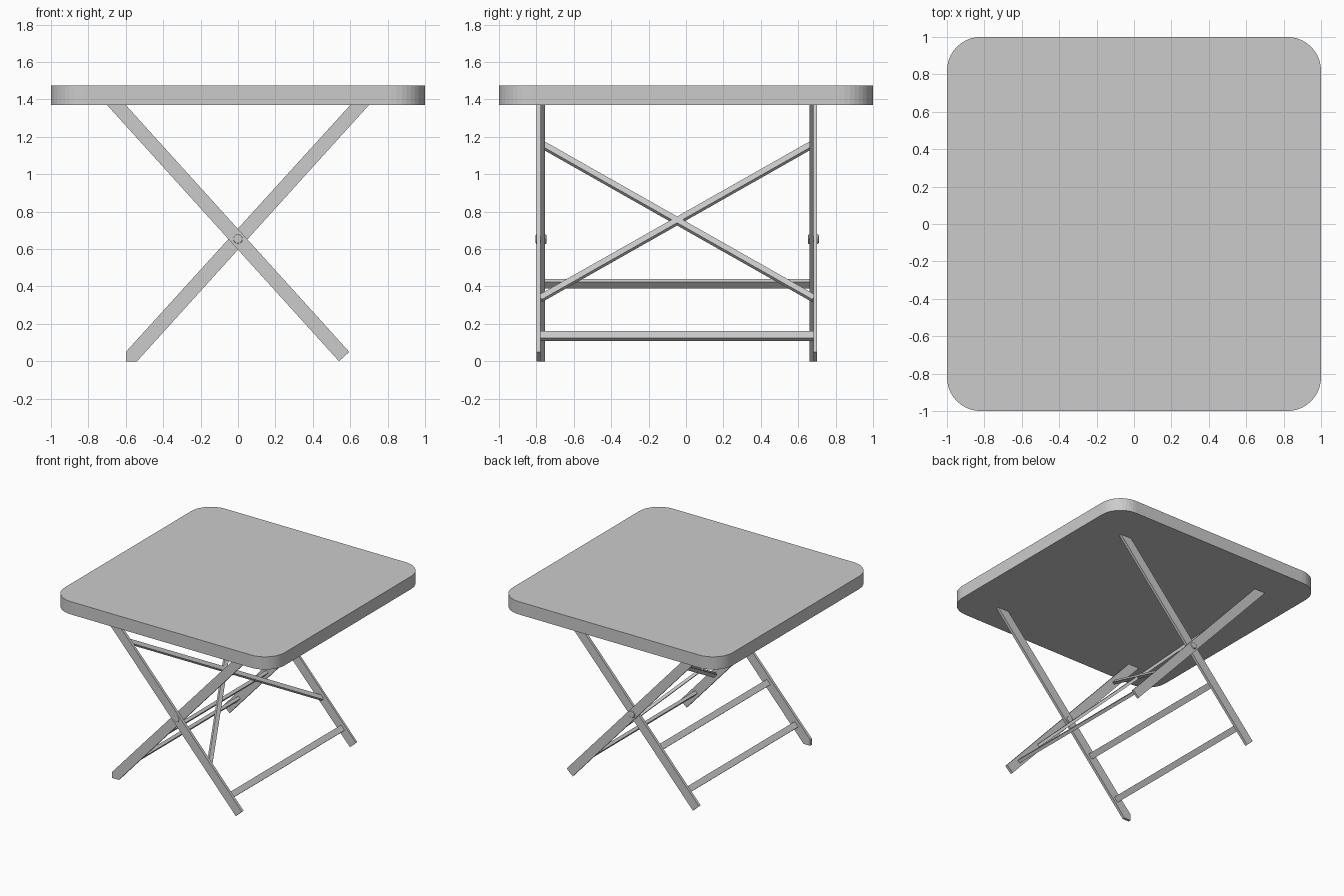
import bpy, bmesh, math
from mathutils import Vector, Matrix

if "Cube" in bpy.data.objects:
    bpy.data.objects.remove(bpy.data.objects["Cube"])


def new_object(name, bm):
    bmesh.ops.recalc_face_normals(bm, faces=bm.faces)
    mesh = bpy.data.meshes.new(name)
    bm.to_mesh(mesh)
    bm.free()
    ob = bpy.data.objects.new(name, mesh)
    bpy.context.collection.objects.link(ob)
    return ob


def prism(name, points, offset):
    """Extrude a closed polygon along an offset vector."""
    bm = bmesh.new()
    face = bm.faces.new([bm.verts.new(p) for p in points])
    ext = bmesh.ops.extrude_face_region(bm, geom=[face])
    verts = [g for g in ext["geom"] if isinstance(g, bmesh.types.BMVert)]
    bmesh.ops.translate(bm, vec=Vector(offset), verts=verts)
    # the source face stays as the second cap
    return new_object(name, bm)


def flat_bar(name, start, end, normal, width, thick):
    """Rectangular bar from start to end, its thickness along normal."""
    p, q, n = Vector(start), Vector(end), Vector(normal).normalized()
    along = (q - p).normalized()
    side = along.cross(n)
    mat = Matrix((along, side, n)).transposed().to_4x4()
    mat.translation = (p + q) / 2
    bm = bmesh.new()
    bmesh.ops.create_cube(bm, size=1, matrix=mat @ Matrix.Diagonal(((q - p).length, width, thick, 1)))
    return new_object(name, bm)


# Table top with rounded corners
BOTTOM, TOP, R, SEG = 1.37, 1.475, 0.18, 10
outline = []
for i, (sx, sy) in enumerate([(1, 1), (-1, 1), (-1, -1), (1, -1)]):
    for k in range(SEG + 1):
        a = math.pi / 2 * (i + k / SEG)
        outline.append((sx * (1 - R) + R * math.cos(a), sy * (1 - R) + R * math.sin(a), BOTTOM))
prism("table_top", outline, (0, 0, TOP - BOTTOM))

# Crossed legs: outer pair leans left, inner pair leans right
leg = [(0.54, 0), (0.595, 0.05), (-0.60, BOTTOM), (-0.70, BOTTOM)]
inner_leg = [(-x, z) for x, z in leg]
cut_leg = [(-0.60, 0)] + [(-0.54, 0), (0.70, BOTTOM), (0.60, BOTTOM), (-0.60, 0.05)]
for name, shape, y0, y1 in [
    ("outer_leg_front", leg, -0.80, -0.777),
    ("outer_leg_back", leg, 0.682, 0.70),
    ("inner_leg_front", cut_leg, -0.777, -0.755),
    ("inner_leg_back", inner_leg, 0.66, 0.682),
]:
    prism(name, [(x, y0, z) for x, z in shape], (0, y1 - y0, 0))


def leg_x(z):
    """Centre line of the outer legs at height z."""
    return (0.65 - z) * 0.905


# Rungs between each pair of legs
N_OUT, N_IN = (0.74, 0, 0.67), (-0.74, 0, 0.67)
flat_bar("outer_rung", (leg_x(0.135), -0.78, 0.135), (leg_x(0.135), 0.685, 0.135), N_OUT, 0.048, 0.025)
for name, z in [("inner_rung_low", 0.135), ("inner_rung_high", 0.415)]:
    flat_bar(name, (-leg_x(z), -0.757, z), (-leg_x(z), 0.662, z), N_IN, 0.048, 0.025)

# Diagonal cross braces in the plane of the outer legs
HIGH, LOW = 1.165, 0.335
for name, z0, z1 in [("brace_falling", HIGH, LOW), ("brace_rising", LOW, HIGH)]:
    flat_bar(name, (leg_x(z0), -0.78, z0), (leg_x(z1), 0.685, z1), N_OUT, 0.036, 0.022)

# Pivot bolts where the legs cross
for name, y in [("pivot_front", -0.775), ("pivot_back", 0.681)]:
    bm = bmesh.new()
    mat = Matrix.Translation((0, y, 0.653)) @ Matrix.Rotation(math.pi / 2, 4, 'X')
    bmesh.ops.create_cone(bm, cap_ends=True, segments=16, radius1=0.027, radius2=0.027, depth=0.06, matrix=mat)
    ob = new_object(name, bm)
    bev = ob.modifiers.new("rounded_rim", 'BEVEL')
    bev.width, bev.segments, bev.limit_method = 0.01, 2, 'ANGLE'
    bev.angle_limit = math.radians(50)
